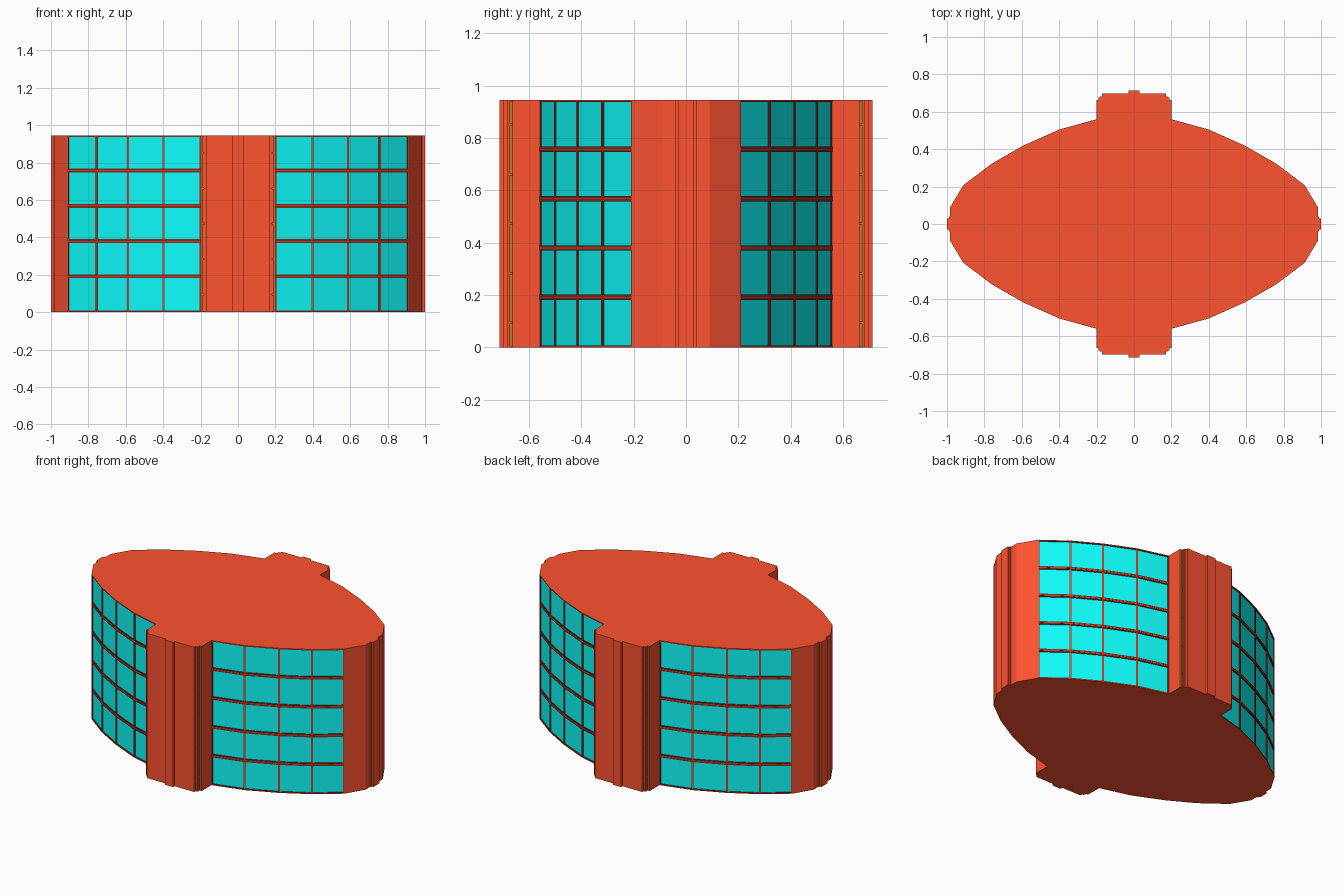
import bpy, bmesh
from mathutils import Vector

if "Cube" in bpy.data.objects:
    bpy.data.objects.remove(bpy.data.objects["Cube"])

H = 0.945
LEVELS = [0.003, 0.192, 0.38, 0.568, 0.757, 0.942]
# Facade curve of one quadrant, pier side to end wall
BAY = [(0.2, 0.56), (0.4, 0.505), (0.59, 0.42), (0.76, 0.323), (0.912, 0.208)]
END = [(0.983, 0.09), (0.983, 0.04), (0.99, 0.04), (0.99, 0.03), (1.0, 0.03)]
PIER = [(0.03, 0.713), (0.03, 0.697), (0.17, 0.697), (0.17, 0.682), (0.183, 0.682),
        (0.183, 0.662), (0.2, 0.662)]


def material(name, color):
    m = bpy.data.materials.new(name)
    m.diffuse_color = (*color, 1)
    m.use_nodes = True
    m.node_tree.nodes["Principled BSDF"].inputs["Base Color"].default_value = m.diffuse_color
    return m


RED = material("red_masonry", (1.0, 0.085, 0.03))
GLASS = material("turquoise_glass", (0.004, 1.0, 0.98))
DARK = material("dark_red_frame", (0.25, 0.025, 0.012))
GOLD = material("ochre_trim", (0.5, 0.2, 0.02))


def prism(bm, pts, z0, z1):
    lo = [bm.verts.new((x, y, z0)) for x, y in pts]
    hi = [bm.verts.new((x, y, z1)) for x, y in pts]
    bm.faces.new(lo)
    bm.faces.new(hi)
    for i in range(len(pts)):
        j = (i + 1) % len(pts)
        bm.faces.new((lo[i], lo[j], hi[j], hi[i]))


def finish(bm, name, mat):
    bmesh.ops.recalc_face_normals(bm, faces=bm.faces)
    me = bpy.data.meshes.new(name)
    bm.to_mesh(me)
    bm.free()
    me.materials.append(mat)
    ob = bpy.data.objects.new(name, me)
    bpy.context.collection.objects.link(ob)
    return ob


def around(quad):
    """Reflect a quarter outline into a closed loop."""
    right = quad + [(x, -y) for x, y in reversed(quad)]
    return right + [(-x, y) for x, y in reversed(right)]


def strip(i, outer, inner, a=0.0, b=1.0):
    """Footprint of a slab lying along facet i between two depths."""
    p, q = Vector(BAY[i]), Vector(BAY[i + 1])
    d = (q - p).normalized()
    n = Vector((d.y, -d.x))
    s, e = p.lerp(q, a), p.lerp(q, b)
    return [s + n * outer, e + n * outer, e + n * inner, s + n * inner]


# Main body, set back behind the glazing
inset = [(x - (0.015 if x > 0.2 else 0), y - 0.025) for x, y in BAY]
inset[-1:] = [(0.899, 0.195), BAY[-1]]
bm = bmesh.new()
prism(bm, around(PIER + inset + END), 0.004, H - 0.004)
finish(bm, "building_core", RED)

# Roof and base slabs follow the full outline
for name, z0, z1 in (("base_slab", 0, 0.004), ("roof_slab", H - 0.004, H)):
    bm = bmesh.new()
    prism(bm, around(PIER + BAY + END), z0, z1)
    finish(bm, name, RED)

# Glazing, transoms, mullions for one quadrant
panes, transom, mullion, core, trim = [bmesh.new() for _ in range(5)]
for i in range(4):
    prism(panes, strip(i, 0.007, 0.02), 0.004, H - 0.004)
    for z in LEVELS:
        mid = 0.1 < z < 0.9
        h = 0.01 if mid else 0.005
        prism(transom, strip(i, 0.001, 0.012), max(z - h, 0.001), min(z + h, H - 0.001))
        if mid:  # thin red line along the middle of each transom
            prism(core, strip(i, 0, 0.012), z - 0.0015, z + 0.0015)
    # Mullions at both sides of each facet, dark edge with a red face
    w = 0.006 / (Vector(BAY[i + 1]) - Vector(BAY[i])).length
    for a, b, m in ((0, w, -1), (1 - w, 1, 1)):
        prism(mullion, strip(i, 0.002, 0.014, a, b), 0.002, H - 0.002)
        a, b = (0, w / 2) if m < 0 else (1 - w / 2, 1)
        prism(core, strip(i, 0.0015, 0.014, a, b), 0.002, H - 0.002)

# Ochre strips in the pier corners, one per storey
for k in range(6):
    z0 = 0.004 if k == 0 else 0.095 + 0.189 * (k - 1) + 0.003
    z1 = H - 0.004 if k == 5 else 0.095 + 0.189 * k - 0.003
    prism(trim, [(0.176, 0.66), (0.19, 0.66), (0.19, 0.675), (0.176, 0.675)], z0, z1)

# Mirror to the other three quadrants
for bm, name, mat in ((panes, "window_glass", GLASS), (transom, "window_transoms", DARK),
                      (mullion, "window_mullions", DARK), (core, "frame_face_lines", RED),
                      (trim, "pier_corner_trim", GOLD)):
    ob = finish(bm, name, mat)
    mod = ob.modifiers.new("mirror", 'MIRROR')
    mod.use_axis = (True, True, False)
    mod.use_mirror_merge = False
